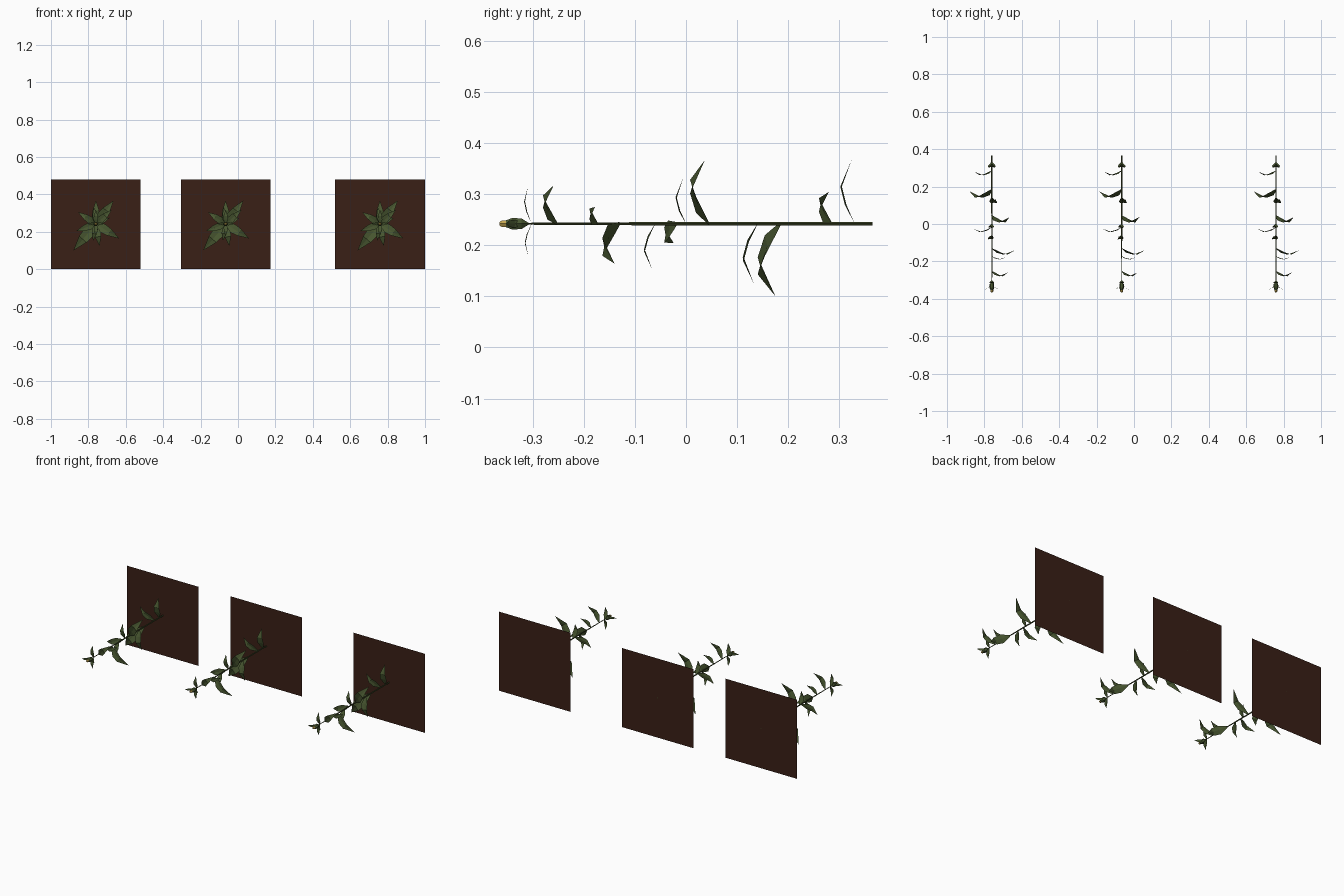
import bpy, math
from mathutils import Vector

if "Cube" in bpy.data.objects:
    bpy.data.objects.remove(bpy.data.objects["Cube"])

PANEL_Y, SIZE, AXIS_Z = 0.365, 0.48, 0.242
PLANT_X = (-0.76, -0.066, 0.759)


def material(name, rgb):
    m = bpy.data.materials.new(name)
    m.diffuse_color = (*rgb, 1)
    m.use_nodes = True
    m.node_tree.nodes["Principled BSDF"].inputs["Base Color"].default_value = m.diffuse_color
    return m


SOIL = material("soil_brown", (0.042, 0.014, 0.008))
LEAF = material("leaf_green", (0.065, 0.095, 0.03))
STEM = material("stem_green", (0.05, 0.065, 0.02))
BUD = material("bud_yellow", (0.55, 0.38, 0.08))


def make_mesh(name, verts, faces, mat):
    me = bpy.data.meshes.new(name)
    me.from_pydata(verts, [], faces)
    me.materials.append(mat)
    return me


def place(name, me, x):
    ob = bpy.data.objects.new(name, me)
    ob.location = (x, 0, AXIS_Z)
    bpy.context.collection.objects.link(ob)


# lathe along y from (y, radius) rings
def lathe(name, rings, sides, mat):
    verts, faces = [], []
    for y, r in rings:
        for i in range(sides):
            a = 2 * math.pi * i / sides
            verts.append((r * math.cos(a), y, r * math.sin(a)))
    for k in range(len(rings) - 1):
        for i in range(sides):
            j = (i + 1) % sides
            faces.append((k * sides + i, k * sides + j,
                          (k + 1) * sides + j, (k + 1) * sides + i))
    faces.append(tuple(range(sides))[::-1])
    faces.append(tuple(range((len(rings) - 1) * sides, len(rings) * sides)))
    return make_mesh(name, verts, faces, mat)


# creased leaf: base y, tip offset (dx, dz), bend and tip shift in y
def add_leaf(verts, faces, y, dx, dz, bend, tip):
    length = math.hypot(dx, dz)
    out = Vector((dx, 0, dz)) / length
    side = Vector((-out.z, 0, out.x))
    rows = ((0, 0.03, 0), (0.3, 0.17, 0.65 * bend), (0.58, 0.14, bend))
    start = len(verts)
    for r, w, s in rows:
        mid = out * (r * length) + Vector((0, y + s, 0))
        edge = Vector((0, -0.025 * length if r else 0, 0))
        verts += [mid - side * w * length + edge, mid, mid + side * w * length + edge]
    verts.append(out * length + Vector((0, y + tip, 0)))
    for k in range(2):
        for c in range(2):
            a = start + 3 * k + c
            faces.append((a, a + 1, a + 4, a + 3))
    faces.append((start + 6, start + 7, start + 9))
    faces.append((start + 7, start + 8, start + 9))


LEAVES = (
    (0.33, 0.0, 0.125, -0.025, -0.006),
    (0.285, -0.095, 0.063, -0.022, -0.005),
    (0.185, -0.12, -0.142, -0.04, -0.01),
    (0.14, 0.02, -0.118, -0.026, -0.007),
    (0.045, 0.095, 0.125, -0.033, -0.008),
    (0.0, -0.01, 0.088, -0.018, -0.006),
    (-0.018, -0.105, -0.038, -0.022, -0.006),
    (-0.06, -0.015, -0.09, -0.02, -0.006),
    (-0.13, 0.125, -0.078, -0.03, -0.01),
    (-0.173, 0.075, 0.033, -0.014, -0.005),
    (-0.252, 0.085, 0.075, -0.025, -0.007),
    # small leaves around the bud
    (-0.302, 0.0, 0.075, -0.013, -0.007),
    (-0.302, 0.0, -0.065, -0.012, -0.006),
    (-0.315, 0.045, 0.0, -0.03, -0.037),
    (-0.315, -0.045, 0.0, -0.03, -0.037),
)
verts, faces = [], []
for leaf in LEAVES:
    add_leaf(verts, faces, *leaf)
leaf_mesh = make_mesh("leaves", verts, faces, LEAF)
stem_mesh = lathe("stem", ((0.365, 0.004), (0.06, 0.004), (-0.31, 0.002)), 5, STEM)
sepal_mesh = lathe("sepals", ((-0.308, 0.002), (-0.322, 0.012), (-0.34, 0.013),
                              (-0.352, 0.008)), 6, LEAF)
bud_mesh = lathe("bud", ((-0.35, 0.008), (-0.36, 0.0075), (-0.365, 0.004)), 6, BUD)

# flat backing panel
h = SIZE / 2
panel_mesh = make_mesh("panel", [(-h, PANEL_Y, -AXIS_Z), (h, PANEL_Y, -AXIS_Z),
                                 (h, PANEL_Y, SIZE - AXIS_Z), (-h, PANEL_Y, SIZE - AXIS_Z)],
                       [(0, 1, 2, 3)], SOIL)

for n, x in enumerate(PLANT_X, 1):
    for part, me in (("panel", panel_mesh), ("stem", stem_mesh), ("leaves", leaf_mesh),
                     ("sepals", sepal_mesh), ("bud", bud_mesh)):
        place(f"{part}_{n}", me, x)
